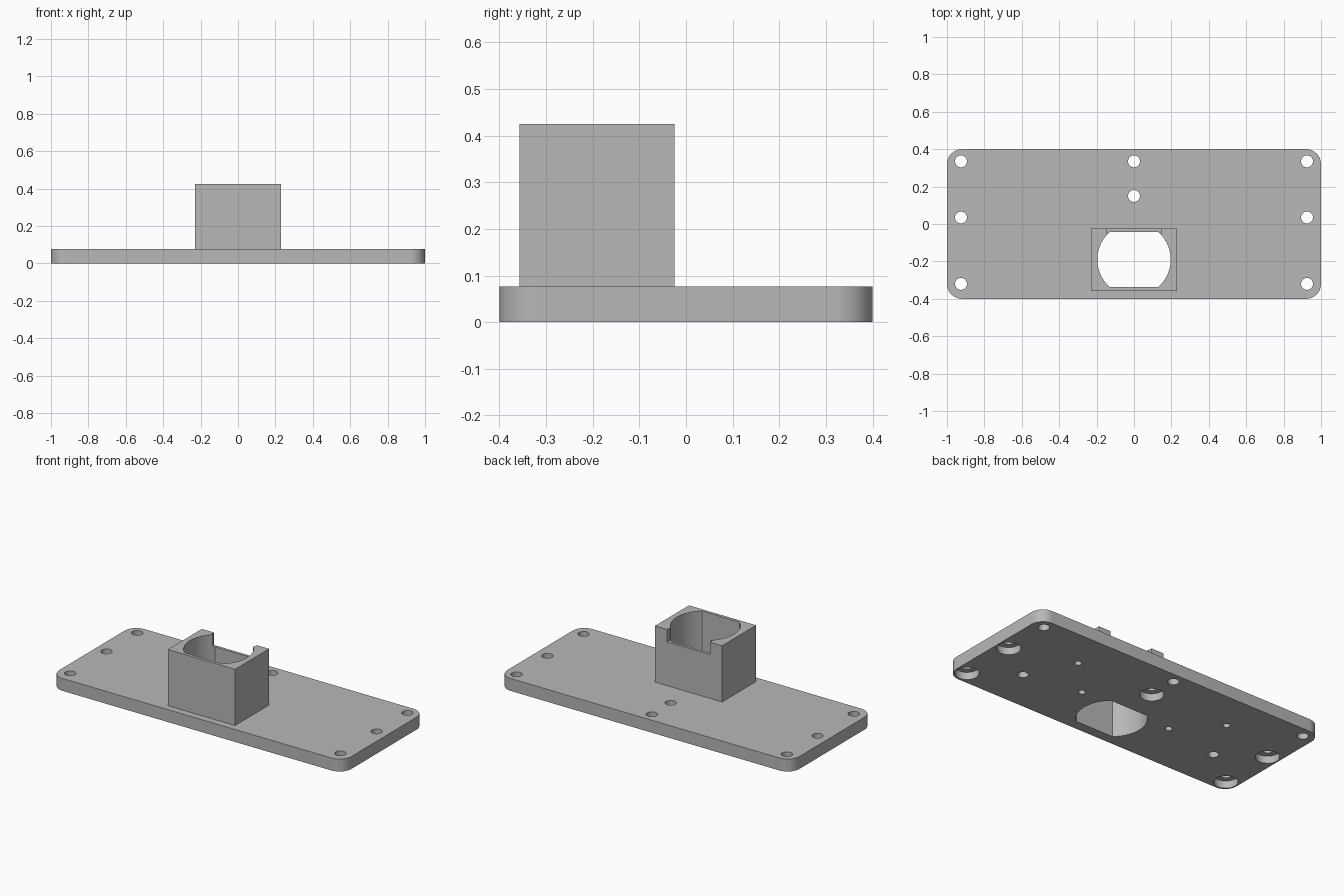
import bpy, bmesh
from math import asin, cos, sin, pi, radians

cube = bpy.data.objects.get("Cube")
if cube:
    bpy.data.objects.remove(cube, do_unlink=True)

PLATE_TOP, BLOCK_TOP = 0.077, 0.425
BORE_X, BORE_Y, BORE_R, BORE_FLAT = 0.0, -0.19, 0.196, 0.148

grey = bpy.data.materials.new("plain_grey")
grey.use_nodes = True
grey.diffuse_color = (0.48, 0.48, 0.48, 1)
grey.node_tree.nodes["Principled BSDF"].inputs["Base Color"].default_value = (0.48, 0.48, 0.48, 1)


def arc(cx, cy, r, start, end, steps):
    return [(cx + r * cos(start + (end - start) * i / steps),
             cy + r * sin(start + (end - start) * i / steps)) for i in range(steps + 1)]


def rectangle(x0, x1, y0, y1):
    return [(x0, y0), (x1, y0), (x1, y1), (x0, y1)]


def prism(name, outline, z0, z1):
    """Extrude a counter-clockwise outline from z0 to z1."""
    bm = bmesh.new()
    base = bm.faces.new([bm.verts.new((x, y, z0)) for x, y in outline])
    top = bmesh.ops.extrude_face_region(bm, geom=[base])["geom"]
    verts = [v for v in top if isinstance(v, bmesh.types.BMVert)]
    bmesh.ops.translate(bm, verts=verts, vec=(0, 0, z1 - z0))
    bmesh.ops.recalc_face_normals(bm, faces=bm.faces)
    mesh = bpy.data.meshes.new(name)
    bm.to_mesh(mesh)
    bm.free()
    mesh.materials.append(grey)
    obj = bpy.data.objects.new(name, mesh)
    bpy.context.collection.objects.link(obj)
    return obj


def cut(target, outline, z0, z1):
    """Remove an extruded outline from the target."""
    cutter = prism("cutter", outline, z0, z1)
    cutter.hide_render = True
    mod = target.modifiers.new("cut", "BOOLEAN")
    mod.operation, mod.solver, mod.object = "DIFFERENCE", "EXACT", cutter
    bpy.context.view_layer.objects.active = target
    bpy.ops.object.modifier_apply(modifier=mod.name)
    bpy.data.objects.remove(cutter, do_unlink=True)


def drill(target, x, y, r, depth):
    cut(target, arc(x, y, r, 0, 2 * pi * 31 / 32, 31), -0.1, depth)


# Base plate with rounded corners
corner = 0.08
outline = []
for i, (sx, sy) in enumerate([(1, 1), (-1, 1), (-1, -1), (1, -1)]):
    outline += arc(sx * (1 - corner), sy * (0.4 - corner), corner, i * pi / 2, (i + 1) * pi / 2, 12)
plate = prism("base_plate", outline, 0, PLATE_TOP)

# Socket block standing on the plate
block = prism("socket_block", rectangle(-0.23, 0.23, -0.357, -0.025), PLATE_TOP, BLOCK_TOP)

# Bore with two flat sides, through block and plate
a = asin(BORE_FLAT / BORE_R)
bore = (arc(BORE_X, BORE_Y, BORE_R, -a, a, 24)
        + arc(BORE_X, BORE_Y, BORE_R, pi - a, pi + a, 24))
for part in (plate, block):
    cut(part, bore, -0.1, 0.6)

# Notch in the rear wall of the block
cut(block, rectangle(-0.146, 0.146, -0.05, 0.1), BLOCK_TOP - 0.077, 0.6)

# Screw holes: mirrored edge pairs and two on the centre line
counterbored = [(s * 0.925, y) for s in (-1, 1) for y in (0.035, -0.32)] + [(0, 0.15)]
plain = [(-0.925, 0.335), (0.925, 0.335), (0, 0.335)]
for x, y in counterbored + plain:
    drill(plate, x, y, 0.032, 0.2)
for x, y in counterbored:
    drill(plate, x, y, 0.067, 0.045)

# Blind holes in the underside
for s in (-1, 1):
    for x, y, r in [(0.53, 0.155, 0.02), (0.31, -0.075, 0.02), (0.68, -0.135, 0.03)]:
        drill(plate, s * x, y, r, 0.045)

# Smooth the round walls, keep the edges sharp
for part in (plate, block):
    bpy.ops.object.select_all(action="DESELECT")
    part.select_set(True)
    bpy.context.view_layer.objects.active = part
    bpy.ops.object.shade_smooth_by_angle(angle=radians(30))
